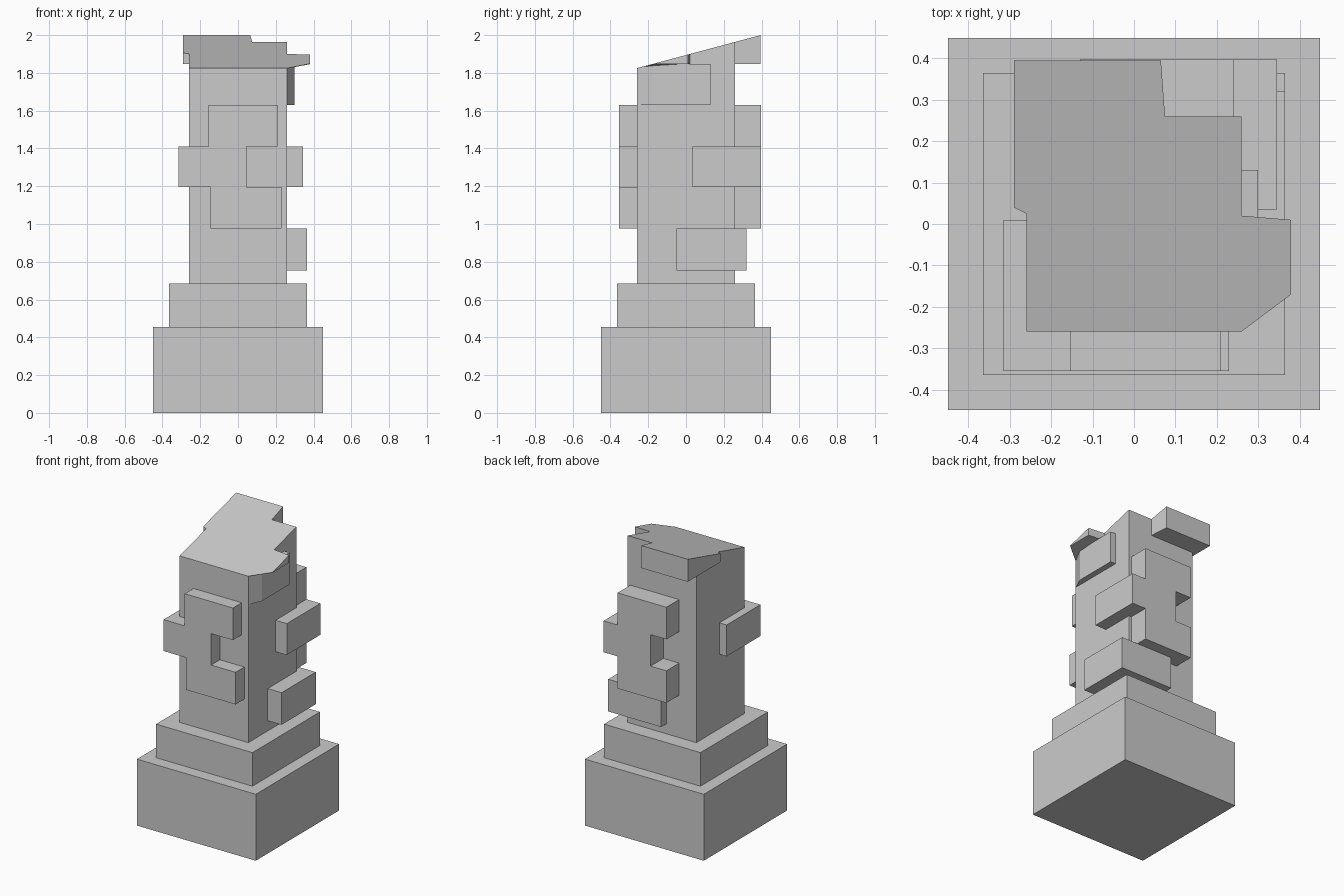
import bpy, bmesh

if "Cube" in bpy.data.objects:
    bpy.data.objects.remove(bpy.data.objects["Cube"])


def slope(y):
    """Height of the slanted cut across the top of the pillar."""
    return 1.825 + (y + 0.26) * 0.267


def prism(name, outline, z0, z1):
    """Upright prism over an outline, its top trimmed to the slanted cut."""
    bm = bmesh.new()
    top, bottom = [], []
    for x, y in outline:
        zt = min(z1, slope(y))
        top.append(bm.verts.new((x, y, zt)))
        bottom.append(bm.verts.new((x, y, min(z0, zt - 0.002))))
    n = len(outline)
    bm.faces.new(top)
    bm.faces.new(bottom[::-1])
    for i in range(n):
        j = (i + 1) % n
        bm.faces.new((bottom[i], bottom[j], top[j], top[i]))
    bmesh.ops.recalc_face_normals(bm, faces=bm.faces[:])
    mesh = bpy.data.meshes.new(name)
    bm.to_mesh(mesh)
    bm.free()
    obj = bpy.data.objects.new(name, mesh)
    bpy.context.collection.objects.link(obj)
    return obj


def block(name, x0, x1, y0, y1, z0, z1):
    return prism(name, [(x0, y0), (x1, y0), (x1, y1), (x0, y1)], z0, z1)


# Stepped plinth
block("plinth", -0.45, 0.45, -0.45, 0.45, 0, 0.455)
block("plinth_step", -0.365, 0.365, -0.365, 0.365, 0.455, 0.685)

# Pillar with slanted top
block("pillar", -0.26, 0.26, -0.26, 0.26, 0.685, 3)

# Front blocks, the middle one wrapping the left corner
block("front_upper_block", -0.155, 0.21, -0.355, -0.25, 1.41, 1.63)
block("front_left_corner_block", -0.315, 0.045, -0.355, 0.01, 1.195, 1.41)
block("front_lower_block", -0.145, 0.23, -0.355, -0.25, 0.975, 1.195)

# Back blocks, the middle one wrapping the right corner
block("back_upper_block", -0.13, 0.24, 0.25, 0.398, 1.41, 1.63)
block("back_right_corner_block", -0.01, 0.345, 0.035, 0.398, 1.195, 1.41)
block("back_lower_block", -0.13, 0.24, 0.25, 0.398, 0.975, 1.195)

# Lowest corner block
block("low_corner_block", -0.035, 0.365, -0.05, 0.32, 0.755, 0.975)

# Upper right block with tapered front end
prism("right_upper_block",
      [(0.2, -0.255), (0.26, -0.255), (0.30, -0.17), (0.30, 0.13),
       (0.2, 0.13), (0.2, -0.17)], 1.63, 1.848)

# Overhanging blocks at the slanted top
prism("top_right_overhang",
      [(0.2, -0.26), (0.26, -0.26), (0.38, -0.17), (0.38, 0.01),
       (0.26, 0.02), (0.2, 0.02)], 1.846, 3)
prism("top_back_overhang",
      [(-0.26, 0.025), (0.075, 0.025), (0.075, 0.26), (0.065, 0.395),
       (-0.29, 0.395), (-0.29, 0.04)], 1.846, 3)
